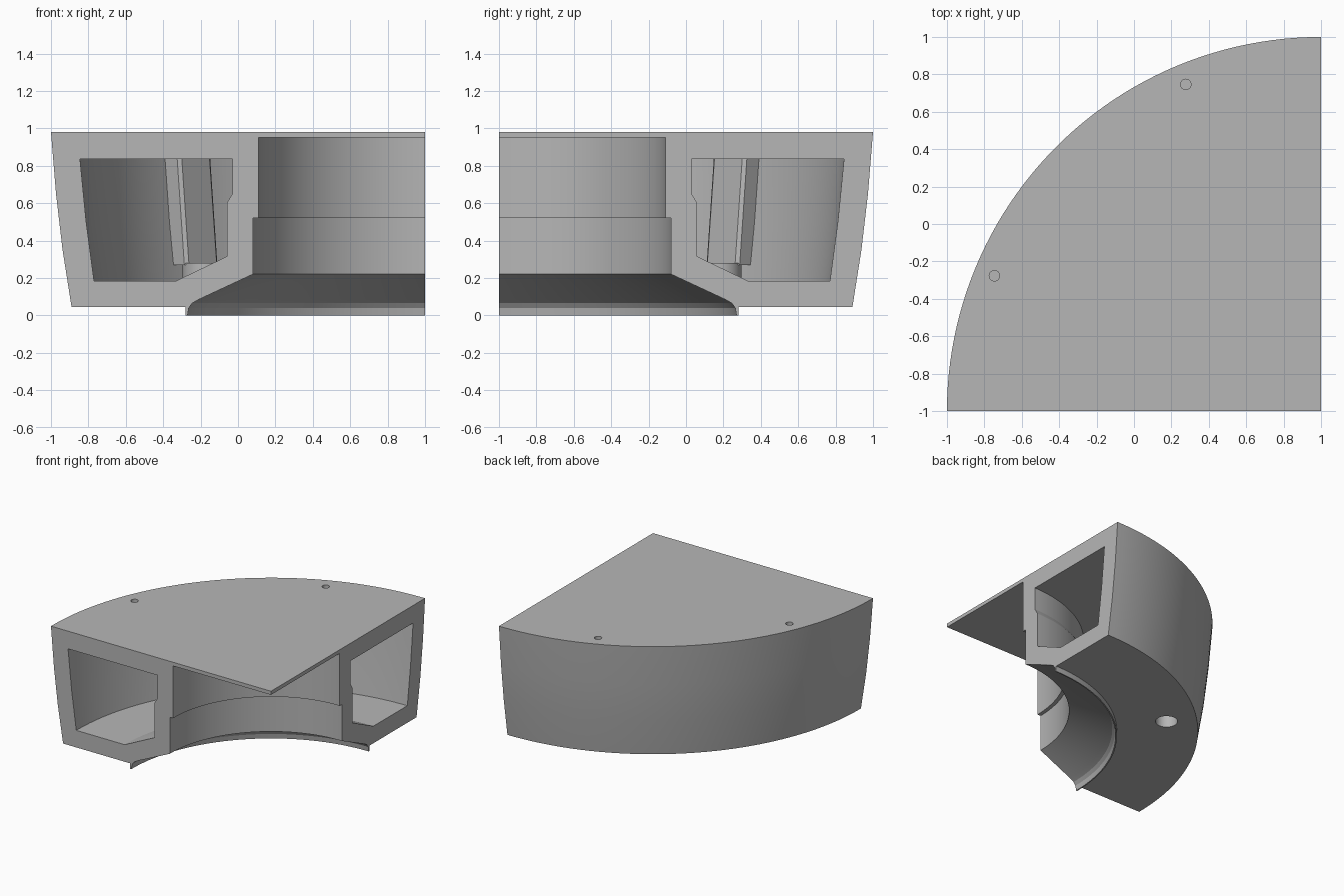
import bpy, bmesh, math
from mathutils import Matrix, Vector

if "Cube" in bpy.data.objects:
    bpy.data.objects.remove(bpy.data.objects["Cube"], do_unlink=True)

grey = bpy.data.materials.new("plain_grey")
grey.use_nodes = True
grey.diffuse_color = (0.47, 0.47, 0.47, 1)
grey.node_tree.nodes["Principled BSDF"].inputs["Base Color"].default_value = grey.diffuse_color

AXIS = Vector((1, -1, 0))      # centre of the quarter turn


def polar(r, degrees, z):
    a = math.radians(degrees)
    return AXIS + Vector((-r * math.cos(a), r * math.sin(a), z))


def finish(bm, name):
    bmesh.ops.remove_doubles(bm, verts=bm.verts, dist=1e-5)
    bmesh.ops.recalc_face_normals(bm, faces=bm.faces)
    mesh = bpy.data.meshes.new(name)
    bm.to_mesh(mesh)
    bm.free()
    obj = bpy.data.objects.new(name, mesh)
    mesh.materials.append(grey)
    bpy.context.collection.objects.link(obj)
    return obj


def loft(name, rings):
    """Skin a row of matching closed outlines and cap both ends."""
    bm = bmesh.new()
    rows = [[bm.verts.new(p) for p in ring] for ring in rings]
    n = len(rows[0])
    for a, b in zip(rows, rows[1:]):
        for i in range(n):
            j = (i + 1) % n
            bm.faces.new((a[i], a[j], b[j], b[i]))
    bm.faces.new(rows[0])
    bm.faces.new(rows[-1])
    return finish(bm, name)


def revolve(name, profile, start, end, steps):
    angles = [start + (end - start) * k / steps for k in range(steps + 1)]
    return loft(name, [[polar(r, a, z) for r, z in profile] for a in angles])


def cylinder(name, r, degrees, radius, z0, z1):
    bm = bmesh.new()
    place = Matrix.Translation(polar(r, degrees, (z0 + z1) / 2))
    bmesh.ops.create_cone(bm, cap_ends=True, segments=32, radius1=radius,
                          radius2=radius, depth=z1 - z0, matrix=place)
    return finish(bm, name)


def cut(obj, cutter):
    mod = obj.modifiers.new("cut", 'BOOLEAN')
    mod.operation = 'DIFFERENCE'
    mod.solver = 'EXACT'
    mod.object = cutter
    cutter.hide_render = True
    bpy.context.view_layer.objects.active = obj
    bpy.ops.object.modifier_apply(modifier=mod.name)
    bpy.data.objects.remove(cutter, do_unlink=True)


# Quarter ring with top plate, stepped bore, flared mouth and thin lip
body_profile = [(0, 0.98), (0, 0.95), (0.89, 0.95), (0.89, 0.52), (0.92, 0.52),
                (0.92, 0.22), (1.21, 0.085), (1.245, 0.065), (1.263, 0.04),
                (1.27, 0), (1.28, 0), (1.28, 0.045), (1.89, 0.045),
                (1.938, 0.35), (1.973, 0.65), (2, 0.98)]
body = revolve("quarter_body", body_profile, 0, 90, 48)

# Hollow channel open at both cut ends
channel_profile = [(1.03, 0.835), (1.845, 0.835), (1.812, 0.5), (1.77, 0.185),
                   (1.33, 0.185), (1.06, 0.315), (1.06, 0.6), (1.03, 0.65)]
cut(body, revolve("channel_cutter", channel_profile, -4, 94, 52))

# Blind pin holes in the top
for angle in (22.5, 67.5):
    cut(body, cylinder("pin_hole_cutter", 1.89, angle, 0.028, 0.78, 1.1))

# Screw boss in the middle of the channel, with its hole through the floor
boss = cylinder("screw_boss", 1.66, 45, 0.123, 0.17, 0.28)
for part in (body, boss):
    cut(part, cylinder("screw_hole_cutter", 1.66, 45, 0.083, -0.1, 0.4))

# Upright rib behind the boss, leaning with the outer wall
out = Vector((-1, 1, 0)).normalized()
side = Vector((1, 1, 0)).normalized()
rings = []
for z, inner, outer in ((0.27, 1.68, 1.84), (0.845, 1.735, 1.9)):
    outline = [(outer, -0.125), (inner + 0.015, -0.125), (inner, -0.105),
               (inner, 0.105), (inner + 0.015, 0.125), (outer, 0.125)]
    rings.append([AXIS + out * u + side * v + Vector((0, 0, z)) for u, v in outline])
rib = loft("wall_rib", rings)

# Smooth curved walls, sharp corners
bpy.ops.object.select_all(action='DESELECT')
for part in (body, boss, rib):
    part.select_set(True)
bpy.context.view_layer.objects.active = body
bpy.ops.object.shade_smooth_by_angle(angle=math.radians(20))
